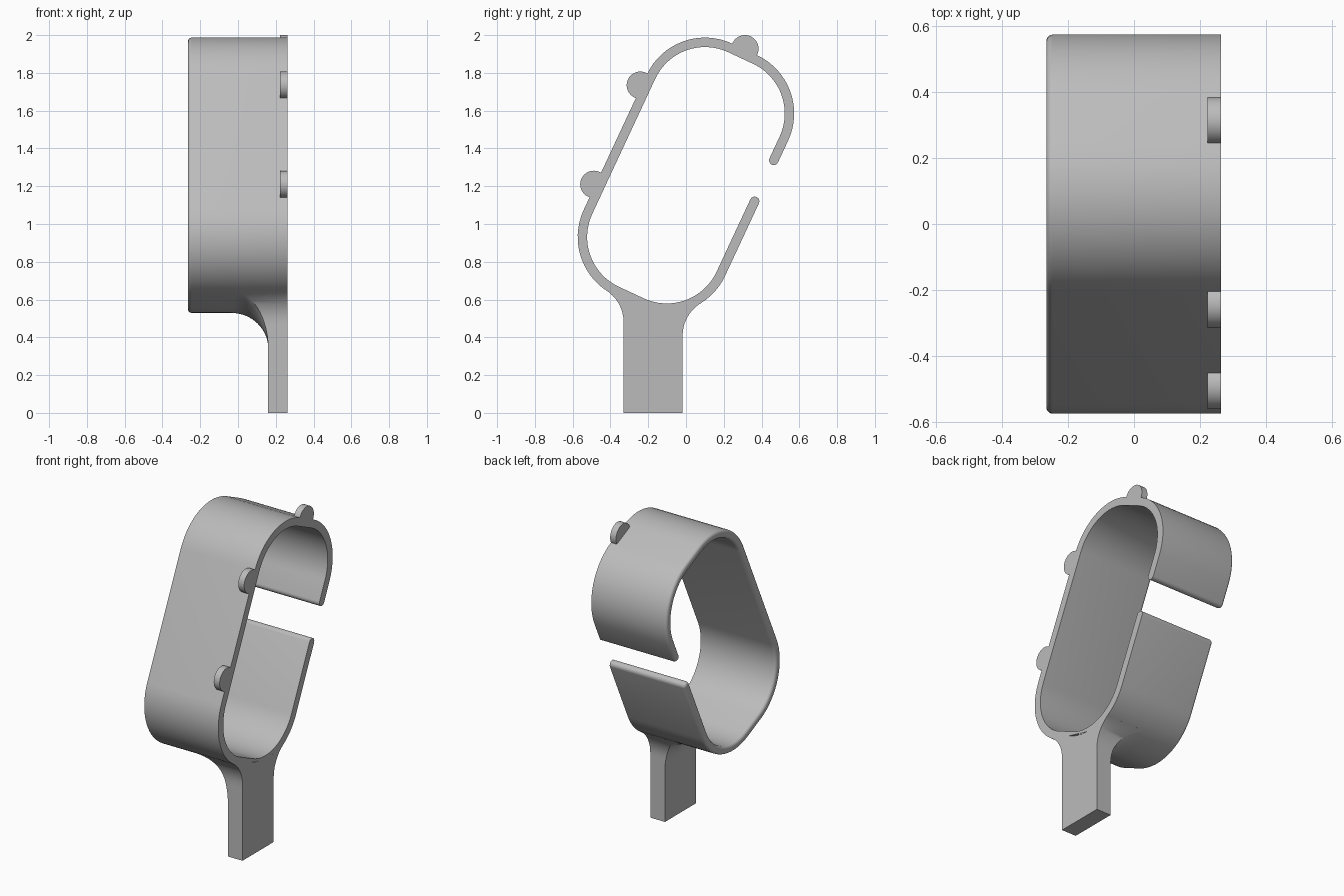
import bpy, bmesh
from math import sin, cos, pi, radians, sqrt

if "Cube" in bpy.data.objects:
    bpy.data.objects.remove(bpy.data.objects["Cube"])

grey = bpy.data.materials.new("matte grey")
grey.use_nodes = True
GREY = (0.5, 0.5, 0.5, 1)
grey.diffuse_color = GREY
grey.node_tree.nodes["Principled BSDF"].inputs["Base Color"].default_value = GREY

TILT = radians(25)
FRONT_X, BACK_X = 0.263, -0.265
OUTER_R, HALF = 0.34, 0.025
N_LO, N_HI = -0.605, -0.459      # corner centres across the tilted loop
D_LO, D_HI = 0.745, 1.535        # corner centres along the tilted loop


def tilt(n, d):
    """Loop frame (across, along) to (y, z)."""
    return n * cos(TILT) + d * sin(TILT), d * cos(TILT) - n * sin(TILT)


def loft(name, rings):
    """Closed solid through equal-length rings of points."""
    bm = bmesh.new()
    rows = [[bm.verts.new(p) for p in ring] for ring in rings]
    count = len(rows[0])
    for a, b in zip(rows, rows[1:]):
        for i in range(count):
            j = (i + 1) % count
            bm.faces.new((a[i], a[j], b[j], b[i]))
    bm.faces.new(rows[0][::-1])
    bm.faces.new(rows[-1])
    bmesh.ops.recalc_face_normals(bm, faces=bm.faces)
    mesh = bpy.data.meshes.new(name)
    bm.to_mesh(mesh)
    bm.free()
    obj = bpy.data.objects.new(name, mesh)
    bpy.context.collection.objects.link(obj)
    mesh.materials.append(grey)
    bpy.ops.object.select_all(action='DESELECT')
    obj.select_set(True)
    bpy.context.view_layer.objects.active = obj
    bpy.ops.object.shade_smooth_by_angle(angle=radians(30))
    return obj


# Clip band: open rounded-rectangle path, each entry is (n, d, normal angle)
R = OUTER_R - HALF
path = [(N_HI + R, 1.408, 0)]
corners = [(N_HI, D_HI), (N_LO, D_HI), (N_LO, D_LO), (N_HI, D_LO)]
for k, (cn, cd) in enumerate(corners):
    for i in range(17):
        a = (k + i / 16) * pi / 2
        path.append((cn + R * cos(a), cd + R * sin(a), a))
path.append((N_HI + R, 1.169, 2 * pi))


def band_ring(x, h):
    """Band outline of half thickness h with round tips, at a given x."""
    pts = [(n + h * cos(a), d + h * sin(a)) for n, d, a in path]
    for end, side in ((path[-1], 1), (path[0], -1)):
        if side == -1:
            pts += [(n - h * cos(a), d - h * sin(a)) for n, d, a in reversed(path)]
        for i in range(1, 8):
            t = pi * i / 8
            pts.append((end[0] + side * h * cos(t), end[1] + side * h * sin(t)))
    return [(x, *tilt(n, d)) for n, d in pts]


ROUND = 0.019
rings = [band_ring(FRONT_X, HALF)]
for i in range(6):
    t = i / 5 * pi / 2
    rings.append(band_ring(BACK_X + ROUND * (1 - sin(t)), HALF - ROUND * (1 - cos(t))))
loft("clip_band", rings)

# Stem: rectangular post flaring into the underside of the band
LEFT_C, RIGHT_C = tilt(N_LO, D_LO), tilt(N_HI, D_LO)
FILLET = 0.2
POST_LO, POST_HI = -0.33, -0.018


def under(y):
    """Height of the band's outer surface below, at y."""
    ya, yb = (c[0] - OUTER_R * sin(TILT) for c in (LEFT_C, RIGHT_C))
    if ya < y < yb:
        return LEFT_C[1] - OUTER_R * cos(TILT) + (y - ya) / (yb - ya) * (RIGHT_C[1] - LEFT_C[1])
    cy, cz = LEFT_C if y <= ya else RIGHT_C
    return cz - sqrt(max(OUTER_R ** 2 - (y - cy) ** 2, 0))


def side_fillet(wall, centre, sign):
    """Flared side wall y(z), and the y where it touches the band."""
    fy = wall + sign * FILLET
    reach = OUTER_R + FILLET
    fz = centre[1] - sqrt(reach ** 2 - (fy - centre[0]) ** 2)
    k = OUTER_R / reach
    touch_y = centre[0] + (fy - centre[0]) * k
    touch_z = centre[1] + (fz - centre[1]) * k

    def wall_y(z):
        dz = min(max(z, fz), touch_z) - fz
        return fy - sign * sqrt(FILLET ** 2 - dz ** 2)
    return wall_y, touch_y


lo, lo_touch = side_fillet(POST_LO, LEFT_C, -1)
hi, hi_touch = side_fillet(POST_HI, RIGHT_C, 1)
FLARE_Z, POST_X, FLARE_X = 0.34, 0.16, -0.035
COLS, ROWS = 20, 16
columns = []
for c in range(COLS + 1):
    u = c / COLS
    y = lo_touch + (hi_touch - lo_touch) * u
    for _ in range(30):
        top = under(y)
        y = lo(top) + (hi(top) - lo(top)) * u
    column = [(POST_X, POST_LO + (POST_HI - POST_LO) * u, 0)]
    for i in range(ROWS + 1):
        t = i / ROWS * pi / 2
        z = FLARE_Z + (top - FLARE_Z) * sin(t)
        column.append((FLARE_X + (POST_X - FLARE_X) * cos(t), lo(z) + (hi(z) - lo(z)) * u, z))
    column.append((FLARE_X, column[-1][1], top + 0.025))
    columns.append(column)
rings = []
for r in range(len(columns[0])):
    back = [col[r] for col in columns]
    rings.append(back + [(FRONT_X, y, z) for _, y, z in reversed(back)])
loft("stem", rings)

# Small half-round lugs on the front rim, sunk into the band
LUG_R = 0.072
lugs = {"lower_lug": (-0.488, 1.21, pi), "middle_lug": (-0.242, 1.735, pi),
        "top_lug": (0.312, 1.928, pi / 2)}
for name, (cy, cz, facing) in lugs.items():
    facing -= TILT
    outline = []
    for i in range(33):
        t = (i / 32 - 0.5) * pi
        outline.append((LUG_R * cos(t), LUG_R * sin(t)))
    outline += [(-0.025, LUG_R), (-0.025, -LUG_R)]
    loft(name, [[(x, cy + a * cos(facing) - b * sin(facing),
                  cz + a * sin(facing) + b * cos(facing)) for a, b in outline]
                for x in (0.222, FRONT_X)])
